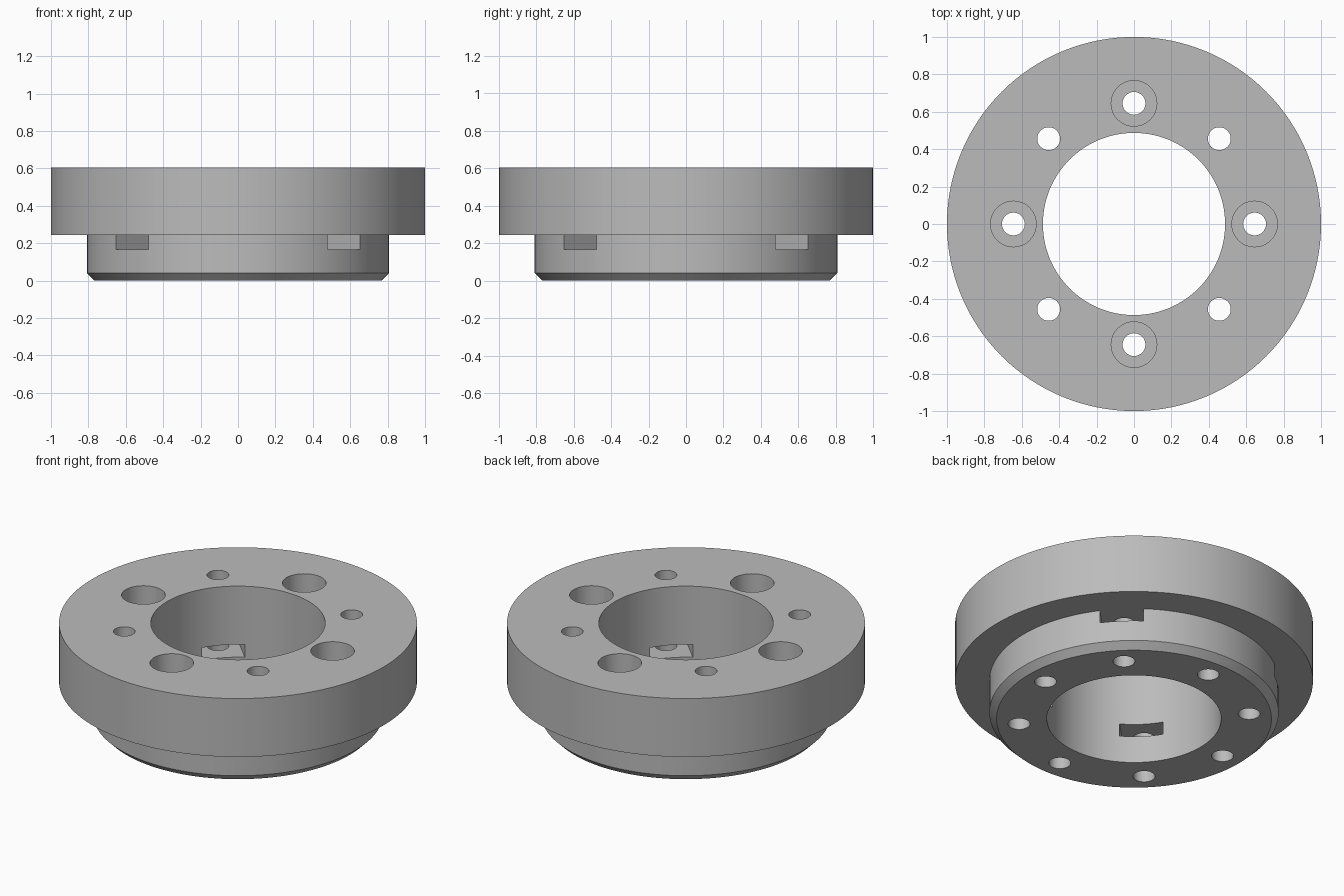
import bpy, bmesh, math
from mathutils import Matrix, Vector

cube = bpy.data.objects.get("Cube")
if cube:
    bpy.data.objects.remove(cube, do_unlink=True)

HEIGHT, LEDGE = 0.605, 0.245
BORE, SPIGOT, FLANGE = 0.487, 0.808, 1.0
BOLT_CIRCLE, HOLE, HEAD, HEAD_DEPTH = 0.645, 0.061, 0.122, 0.18
SLOT_FLOOR, CHAMFER = 0.167, 0.04

grey = bpy.data.materials.new("plain grey")
grey.use_nodes = True
colour = (0.5, 0.5, 0.5, 1)
grey.diffuse_color = colour
grey.node_tree.nodes["Principled BSDF"].inputs["Base Color"].default_value = colour


def make_object(name, bm):
    bmesh.ops.recalc_face_normals(bm, faces=bm.faces)
    mesh = bpy.data.meshes.new(name)
    bm.to_mesh(mesh)
    bm.free()
    mesh.materials.append(grey)
    obj = bpy.data.objects.new(name, mesh)
    bpy.context.collection.objects.link(obj)
    return obj


def lathe(name, profile, steps=128):
    """Spin a closed (radius, height) outline about the z axis."""
    bm = bmesh.new()
    verts = [bm.verts.new((r, 0, z)) for r, z in profile]
    edges = [bm.edges.new((a, b)) for a, b in zip(verts, verts[1:] + verts[:1])]
    bmesh.ops.spin(bm, geom=verts + edges, axis=(0, 0, 1), cent=(0, 0, 0),
                   angle=math.tau, steps=steps, use_merge=True)
    bmesh.ops.remove_doubles(bm, verts=bm.verts, dist=1e-5)
    return make_object(name, bm)


def cylinder(name, angle, radius, bottom, top):
    """Upright cylinder on the bolt circle."""
    bm = bmesh.new()
    spot = Vector((BOLT_CIRCLE * math.cos(angle), BOLT_CIRCLE * math.sin(angle),
                   (bottom + top) / 2))
    bmesh.ops.create_cone(bm, cap_ends=True, segments=48, radius1=radius,
                          radius2=radius, depth=top - bottom,
                          matrix=Matrix.Translation(spot))
    return make_object(name, bm)


def slot(name, angle, inner, outer):
    """Radial box that opens the wall under the flange."""
    bm = bmesh.new()
    place = Matrix.Translation(((inner + outer) / 2, 0, (SLOT_FLOOR + LEDGE) / 2))
    size = Matrix.Diagonal((outer - inner, 2 * HEAD, LEDGE - SLOT_FLOOR, 1))
    bmesh.ops.create_cube(bm, size=1, matrix=Matrix.Rotation(angle, 4, "Z") @ place @ size)
    return make_object(name, bm)


def cut(target, cutter):
    cutter.hide_render = True
    mod = target.modifiers.new(cutter.name, "BOOLEAN")
    mod.operation, mod.solver, mod.object = "DIFFERENCE", "EXACT", cutter
    bpy.context.view_layer.objects.active = target
    bpy.ops.object.modifier_apply(modifier=mod.name)
    bpy.data.objects.remove(cutter, do_unlink=True)


# Stepped ring with a chamfered foot
ring = lathe("flanged_ring", [
    (BORE, 0), (SPIGOT - CHAMFER, 0), (SPIGOT, CHAMFER), (SPIGOT, LEDGE),
    (FLANGE, LEDGE), (FLANGE, HEIGHT), (BORE, HEIGHT)])

for i in range(4):
    straight = i * math.pi / 2
    diagonal = straight + math.pi / 4
    # Nut slots through the wall, on the diagonals
    cut(ring, slot("slot_cutter", diagonal, BORE - 0.1, SPIGOT + 0.1))
    # Eight through holes, four of them with sunk bolt-head pockets
    for angle in (straight, diagonal):
        cut(ring, cylinder("hole_cutter", angle, HOLE, -0.1, HEIGHT + 0.1))
    cut(ring, cylinder("head_cutter", straight, HEAD, HEIGHT - HEAD_DEPTH, HEIGHT + 0.1))

# Smooth walls with sharp rims
bpy.ops.object.select_all(action="DESELECT")
ring.select_set(True)
bpy.context.view_layer.objects.active = ring
bpy.ops.object.shade_smooth_by_angle(angle=math.radians(30))
